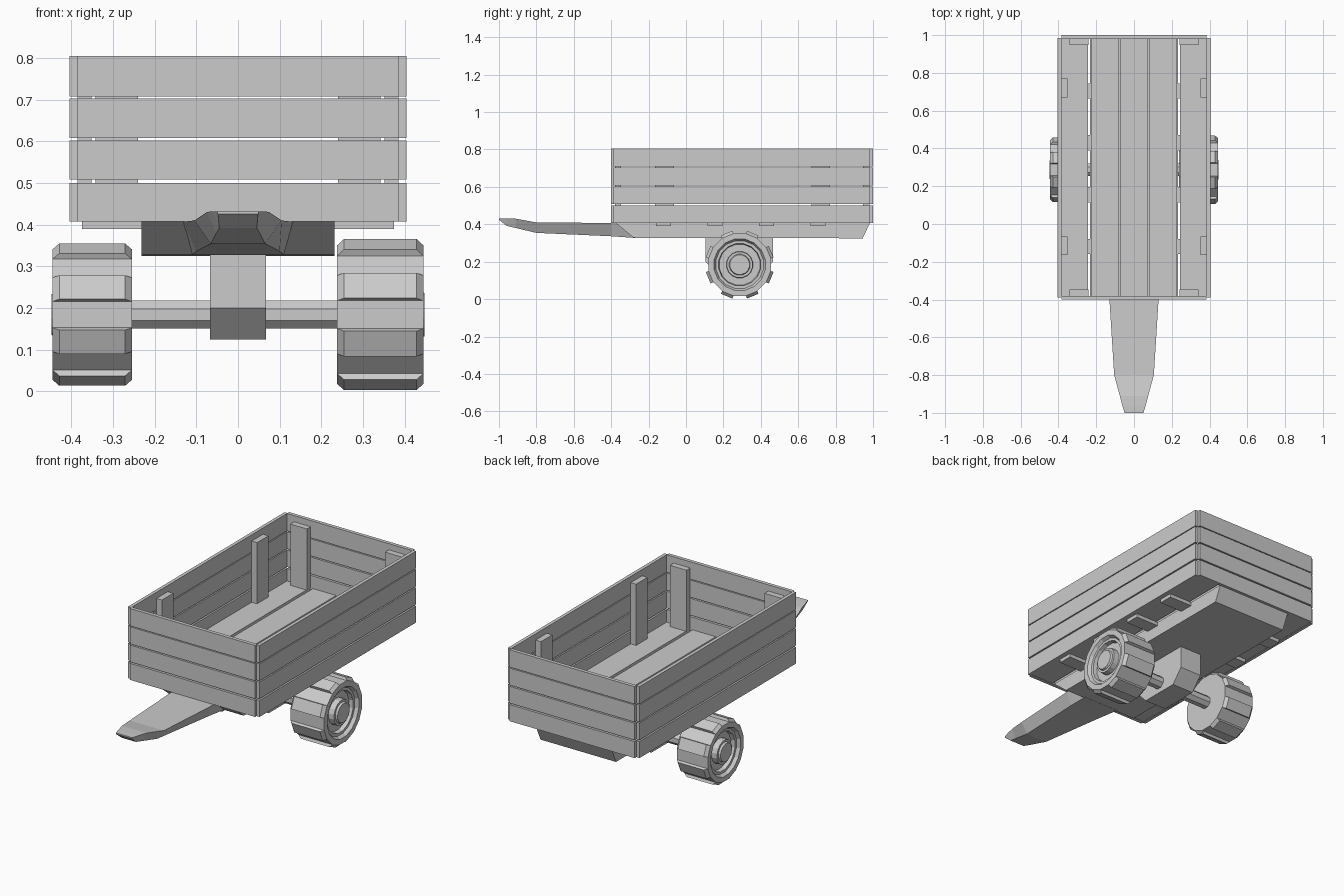
import bpy, bmesh, math
from mathutils import Vector

cube = bpy.data.objects.get("Cube")
if cube:
    bpy.data.objects.remove(cube, do_unlink=True)

grey = bpy.data.materials.new("plain_grey")
grey.use_nodes = True
colour = (0.6, 0.6, 0.6, 1)
grey.diffuse_color = colour
grey.node_tree.nodes["Principled BSDF"].inputs["Base Color"].default_value = colour


def finish(name, bm):
    bmesh.ops.recalc_face_normals(bm, faces=bm.faces)
    mesh = bpy.data.meshes.new(name)
    bm.to_mesh(mesh)
    bm.free()
    mesh.materials.append(grey)
    obj = bpy.data.objects.new(name, mesh)
    bpy.context.collection.objects.link(obj)
    return obj


def box(name, x, y, z):
    bm = bmesh.new()
    bmesh.ops.create_cube(bm, size=1)
    for v in bm.verts:
        v.co = [r[0] + (c + 0.5) * (r[1] - r[0]) for c, r in zip(v.co, (x, y, z))]
    return finish(name, bm)


def loft(name, rings):
    """Skin closed rings of points and cap both ends."""
    bm = bmesh.new()
    loops = [[bm.verts.new(p) for p in ring] for ring in rings]
    n = len(loops[0])
    for a, b in zip(loops, loops[1:]):
        for i in range(n):
            j = (i + 1) % n
            bm.faces.new((a[i], a[j], b[j], b[i]))
    bm.faces.new(loops[0])
    bm.faces.new(loops[-1])
    return finish(name, bm)


def side_extrude(name, half_width, profile):
    """Extrude a (y, z) profile across x."""
    return loft(name, [[(x, y, z) for y, z in profile]
                       for x in (-half_width, half_width)])


# Crate walls, four boards high
for i in range(4):
    z = (0.408 + i * 0.1, 0.5 + i * 0.1015)
    for s, side in ((-1, "right"), (1, "left")):
        box(f"{side}_board_{i}", (s * 0.385, s * 0.404), (-0.388, 0.985), z)
    box(f"front_board_{i}", (-0.385, 0.385), (-0.4, -0.38), z)
    box(f"back_board_{i}", (-0.385, 0.385), (0.98, 1.0), z)

# Floor planks and the cross bars under them
for i, x in enumerate(((-0.385, -0.243), (-0.226, -0.083), (-0.071, 0.071),
                       (0.083, 0.226), (0.243, 0.385))):
    box(f"floor_plank_{i}", x, (-0.38, 0.98), (0.41, 0.43))
for i in range(4):
    y = -0.16 + i * 0.275
    box(f"cross_bar_{i}", (-0.375, 0.375), (y, y + 0.08), (0.39, 0.41))

# Inner posts holding the boards
for s, side in ((-1, "right"), (1, "left")):
    for end, y in (("front", -0.165), ("back", 0.67)):
        box(f"{side}_{end}_side_post", (s * 0.352, s * 0.385),
            (y, y + 0.1), (0.43, 0.77))
    for end, y in (("front", -0.38), ("back", 0.947)):
        box(f"{side}_{end}_end_post", (s * 0.24, s * 0.342),
            (y, y + 0.033), (0.43, 0.77))

# Chassis slab with sloped ends
side_extrude("chassis", 0.232, [(-0.38, 0.41), (-0.28, 0.328), (0.945, 0.325),
                                (0.985, 0.41)])

# Tongue: y, top half width, top z, bottom half width, bottom z
stations = [(-1.0, 0.05, 0.432, 0.048, 0.425), (-0.96, 0.062, 0.432, 0.045, 0.392),
            (-0.91, 0.075, 0.43, 0.052, 0.38), (-0.8, 0.105, 0.41, 0.065, 0.354),
            (-0.4, 0.13, 0.407, 0.1, 0.336), (-0.27, 0.14, 0.407, 0.11, 0.327)]
loft("tow_tongue", [[(-a, y, t), (a, y, t), (b, y, u), (-b, y, u)]
                    for y, a, t, b, u in stations])

# Axle block and axle
AXLE_Y, AXLE_Z = 0.287, 0.184
side_extrude("axle_block", 0.067, [(0.105, 0.33), (0.105, 0.2), (0.175, 0.124),
                                   (0.4, 0.124), (0.465, 0.2), (0.465, 0.33)])


def circle(x, r, n):
    turn = math.tau / n
    return [(x, AXLE_Y + r * math.cos(turn * (i + 0.5)),
             AXLE_Z + r * math.sin(turn * (i + 0.5))) for i in range(n)]


loft("axle", [circle(x, 0.036, 8) for x in (-0.27, 0.27)])


def wheel(side, s, inner, outer, k):
    w = outer - inner
    # Tyre, recessed rim and hub from one turned profile
    profile = [(0, 0.16), (w, 0.16), (w, 0.132), (w - 0.018, 0.122),
               (w - 0.018, 0.108), (w - 0.04, 0.104), (w - 0.04, 0.068),
               (w - 0.008, 0.066), (w - 0.008, 0.054), (w + 0.003, 0.05)]
    loft(f"{side}_wheel", [circle(s * (inner + x), r * k, 16) for x, r in profile])
    # Tread lugs with sloped ends on every second face
    for i in range(8):
        a = math.tau * (i + 0.5) / 8
        out = Vector((0, math.cos(a), math.sin(a)))
        along = Vector((0, -math.sin(a), math.cos(a))) * 0.031 * k
        centre = Vector((0, AXLE_Y, AXLE_Z))
        rings = []
        for r, inset in ((0.15, 0), (0.157, 0), (0.172, 0.016)):
            c = centre + out * r * k
            x0, x1 = s * (inner + inset), s * (outer - inset)
            rings.append([c + along * t + Vector((x, 0, 0))
                          for x, t in ((x0, -1), (x1, -1), (x1, 1), (x0, 1))])
        loft(f"{side}_tread_lug_{i}", rings)


wheel("right", -1, 0.255, 0.445, 1.0)
wheel("left", 1, 0.238, 0.445, 1.06)
